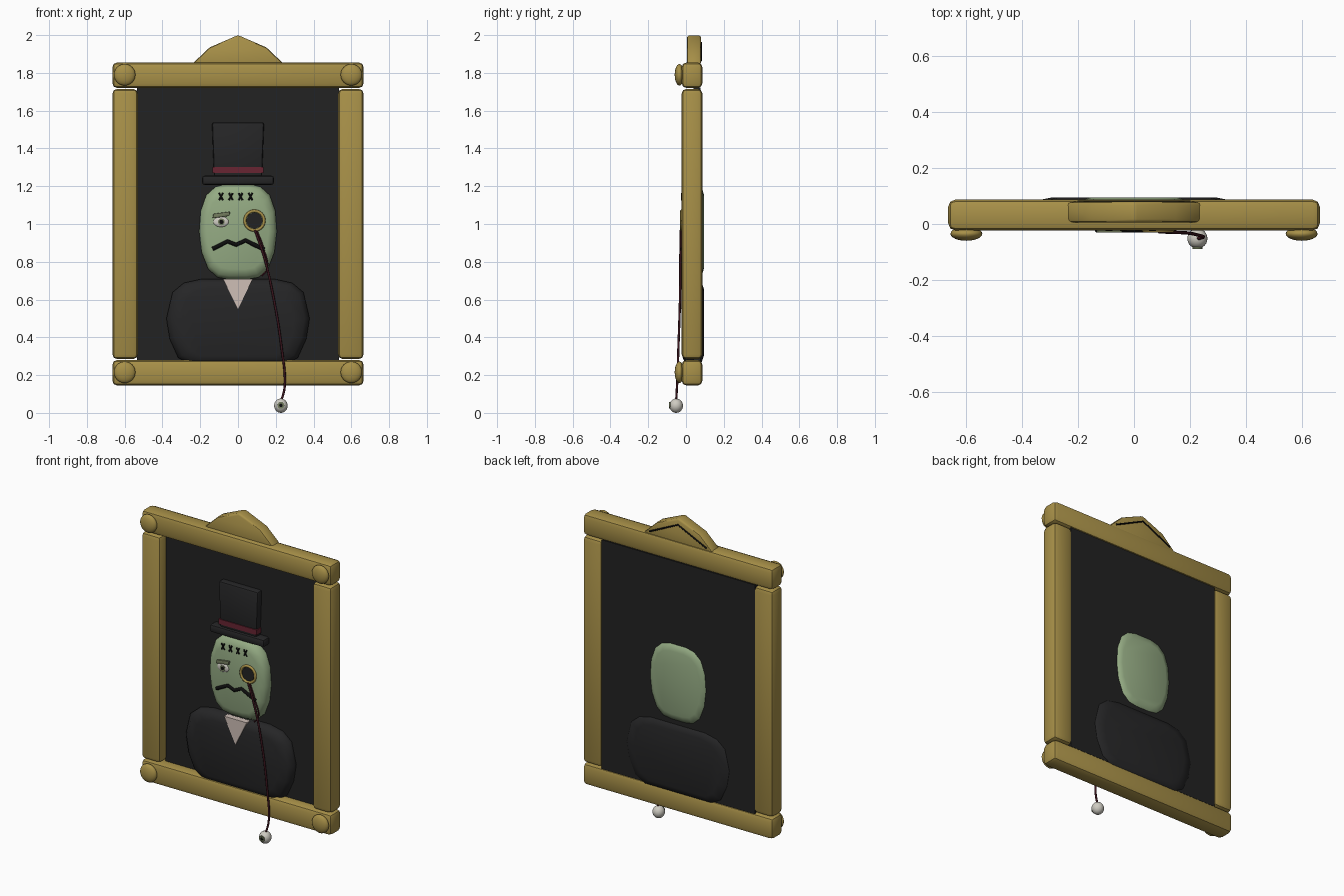
import bpy, bmesh, math
from mathutils import Vector

cube = bpy.data.objects.get("Cube")
if cube:
    bpy.data.objects.remove(cube, do_unlink=True)


def material(name, r, g, b):
    m = bpy.data.materials.new(name)
    m.use_nodes = True
    m.diffuse_color = (r, g, b, 1)
    bsdf = next(n for n in m.node_tree.nodes if n.type == 'BSDF_PRINCIPLED')
    bsdf.inputs["Base Color"].default_value = (r, g, b, 1)
    bsdf.inputs["Roughness"].default_value = 0.7
    return m


GOLD = material("old gold", 0.39, 0.28, 0.065)
CANVAS = material("dark canvas", 0.016, 0.016, 0.016)
CLOTH = material("charcoal cloth", 0.019, 0.019, 0.020)
SKIN = material("pale green skin", 0.30, 0.41, 0.23)
LID = material("dull green lid", 0.17, 0.20, 0.11)
WINE = material("wine red", 0.14, 0.018, 0.032)
CORD = material("dark red cord", 0.05, 0.008, 0.014)
LINEN = material("linen", 0.62, 0.52, 0.47)
EYE = material("eye white", 0.62, 0.60, 0.54)
BLACK = material("black", 0.004, 0.004, 0.004)


def activate(ob):
    bpy.ops.object.select_all(action='DESELECT')
    ob.select_set(True)
    bpy.context.view_layer.objects.active = ob


def add_mesh(name, bm, mat, bevel=0, segments=2, angle=40):
    bmesh.ops.recalc_face_normals(bm, faces=bm.faces[:])
    me = bpy.data.meshes.new(name)
    bm.to_mesh(me)
    bm.free()
    me.materials.append(mat)
    ob = bpy.data.objects.new(name, me)
    bpy.context.collection.objects.link(ob)
    activate(ob)
    if bevel:
        mod = ob.modifiers.new("Bevel", 'BEVEL')
        mod.width, mod.segments = bevel, segments
        bpy.ops.object.modifier_apply(modifier=mod.name)
    bpy.ops.object.shade_smooth_by_angle(angle=math.radians(angle))
    return ob


def loft(name, outline, rings, mat, **kw):
    """Stack copies of an x-z outline along y; each ring is (y, scale)."""
    cx = sum(p[0] for p in outline) / len(outline)
    zs = [p[1] for p in outline]
    cz = (min(zs) + max(zs)) / 2
    bm = bmesh.new()
    loops = [[bm.verts.new((cx + (x - cx) * s, y, cz + (z - cz) * s))
              for x, z in outline] for y, s in rings]
    for a, b in zip(loops, loops[1:]):
        for i in range(len(outline)):
            j = (i + 1) % len(outline)
            bm.faces.new((a[i], a[j], b[j], b[i]))
    bm.faces.new(loops[0])
    bm.faces.new(loops[-1])
    return add_mesh(name, bm, mat, **kw)


def prism(name, outline, y0, y1, mat, **kw):
    return loft(name, outline, [(y0, 1), (y1, 1)], mat, **kw)


def box(name, x0, x1, y0, y1, z0, z1, mat, **kw):
    return prism(name, [(x0, z0), (x1, z0), (x1, z1), (x0, z1)], y0, y1, mat, **kw)


def mirrored(half):
    """Complete a right-hand outline with its left-hand reflection."""
    return half + [(-x, z) for x, z in reversed(half)]


def ellipsoid(name, centre, radii, mat, segments=24, rings=12):
    bm = bmesh.new()
    bmesh.ops.create_uvsphere(bm, u_segments=segments, v_segments=rings, radius=1)
    for v in bm.verts:
        v.co = Vector([c + r * k for c, r, k in zip(centre, radii, v.co)])
    return add_mesh(name, bm, mat, angle=60)


def disc(name, x, z, r, y0, y1, mat, sides=16):
    ring = [(x + r * math.cos(i * math.tau / sides), z + r * math.sin(i * math.tau / sides))
            for i in range(sides)]
    return prism(name, ring, y0, y1, mat)


def tube(name, points, radius, mat, smooth=False):
    cu = bpy.data.curves.new(name, 'CURVE')
    cu.dimensions = '3D'
    cu.bevel_depth, cu.bevel_resolution = radius, 2
    cu.use_fill_caps = True
    sp = cu.splines.new('BEZIER' if smooth else 'POLY')
    pts = sp.bezier_points if smooth else sp.points
    pts.add(len(points) - 1)
    for p, co in zip(pts, points):
        if smooth:
            p.co = co
            p.handle_left_type = p.handle_right_type = 'AUTO'
        else:
            p.co = (*co, 1)
    cu.materials.append(mat)
    ob = bpy.data.objects.new(name, cu)
    bpy.context.collection.objects.link(ob)
    activate(ob)
    bpy.ops.object.convert(target='MESH')
    bpy.ops.object.shade_smooth_by_angle(angle=math.radians(50))


# Picture frame: two rails, two stiles and four corner bosses
for name, z in (("bottom", 0.145), ("top", 1.72)):
    box(name + "_rail", -0.665, 0.665, -0.023, 0.087, z, z + 0.135, GOLD, bevel=0.025)
    for side, x in (("left", 0.6), ("right", -0.6)):
        ellipsoid(f"{name}_{side}_boss", (x, -0.035, z + 0.07), (0.057, 0.025, 0.057), GOLD)
for side, x in (("left", 0.53), ("right", -0.665)):
    box(side + "_stile", x, x + 0.135, -0.023, 0.087, 0.285, 1.715, GOLD, bevel=0.025)

# Crest and hanging wire
crest = mirrored([(0.245, 1.845), (0.15, 1.935)])
crest.insert(2, (0, 2.0))
prism("crest", crest, 0.005, 0.08, GOLD, bevel=0.012)
tube("hanging_wire", [(-0.2, 0.08, 1.865), (0, 0.08, 1.96), (0.2, 0.08, 1.865)], 0.005, BLACK)

# Backing canvas
box("canvas", -0.535, 0.535, 0.04, 0.078, 0.275, 1.722, CANVAS)

# Shoulders and head, pillow shaped
pillow = [(-0.02, 0.78), (-0.008, 0.92), (0.02, 0.99), (0.055, 0.99), (0.083, 0.92), (0.094, 0.78)]
shoulders = mirrored([(0.2, 0.71), (0.29, 0.69), (0.35, 0.64), (0.383, 0.5),
                      (0.365, 0.39), (0.32, 0.29), (0.25, 0.25)])
loft("shoulders", shoulders, pillow, CLOTH, angle=60)
skull = mirrored([(0.06, 1.215), (0.12, 1.2), (0.17, 1.155), (0.2, 1.07), (0.208, 0.96),
                  (0.195, 0.85), (0.16, 0.76), (0.11, 0.715), (0.05, 0.705)])
loft("head", skull, pillow, SKIN, angle=60)
prism("collar", [(-0.08, 0.71), (0.078, 0.71), (0, 0.55)], -0.026, 0.01, LINEN)

# Top hat
box("hat_brim", -0.19, 0.19, -0.015, 0.06, 1.207, 1.256, CLOTH, bevel=0.014)
prism("hat_crown", [(-0.127, 1.24), (0.127, 1.24), (0.138, 1.538), (-0.138, 1.538)],
      0.0, 0.06, CLOTH, bevel=0.012)
box("hat_band", -0.134, 0.134, -0.005, 0.06, 1.27, 1.302, WINE)

# Forehead stitches
for i in range(4):
    x = -0.09 + i * 0.052
    for k in (-1, 1):
        tube(f"stitch_{i}_{k}", [(x - 0.01 * k, -0.021, 1.126), (x + 0.01 * k, -0.021, 1.164)],
             0.0045, BLACK)

# Half closed eye
ellipsoid("eye", (-0.09, -0.019, 1.012), (0.041, 0.01, 0.028), EYE)
disc("iris", -0.088, 1.011, 0.018, -0.030, -0.022, LID)
disc("pupil", -0.088, 1.011, 0.011, -0.031, -0.022, BLACK)
prism("eyelid", [(-0.135, 1.03), (-0.045, 1.043), (-0.042, 1.066), (-0.13, 1.054)],
      -0.031, -0.012, LID, bevel=0.004)

# Mouth
tube("mouth", [(x, -0.02, z) for x, z in ((-0.135, 0.868), (-0.055, 0.908), (-0.01, 0.89),
                                          (0.04, 0.913), (0.09, 0.888), (0.14, 0.865))],
     0.011, BLACK)

# Monocle
MX, MZ = 0.087, 1.018
rim = [(MX + 0.051 * math.cos(i * math.tau / 24), -0.023, MZ + 0.051 * math.sin(i * math.tau / 24))
       for i in range(25)]
tube("monocle_rim", rim, 0.008, GOLD)
disc("monocle_lens", MX, MZ, 0.044, -0.024, -0.016, CANVAS, sides=8)

# Cord, its loose strand and the dangling eyeball
tube("cord", [(0.09, -0.028, 0.968), (0.14, -0.03, 0.82), (0.19, -0.032, 0.6),
              (0.23, -0.04, 0.35), (0.248, -0.047, 0.15), (0.24, -0.05, 0.1),
              (0.226, -0.052, 0.06)], 0.006, CORD, smooth=True)
tube("loose_strand", [(0.1, -0.024, 0.965), (0.135, -0.024, 0.87), (0.153, -0.016, 0.76),
                      (0.125, -0.016, 0.725)], 0.004, CORD, smooth=True)
ellipsoid("dangling_eye", (0.227, -0.052, 0.038), (0.036, 0.036, 0.038), EYE)
disc("dangling_iris", 0.227, 0.04, 0.018, -0.089, -0.081, LID)
disc("dangling_pupil", 0.227, 0.04, 0.009, -0.090, -0.082, BLACK)
